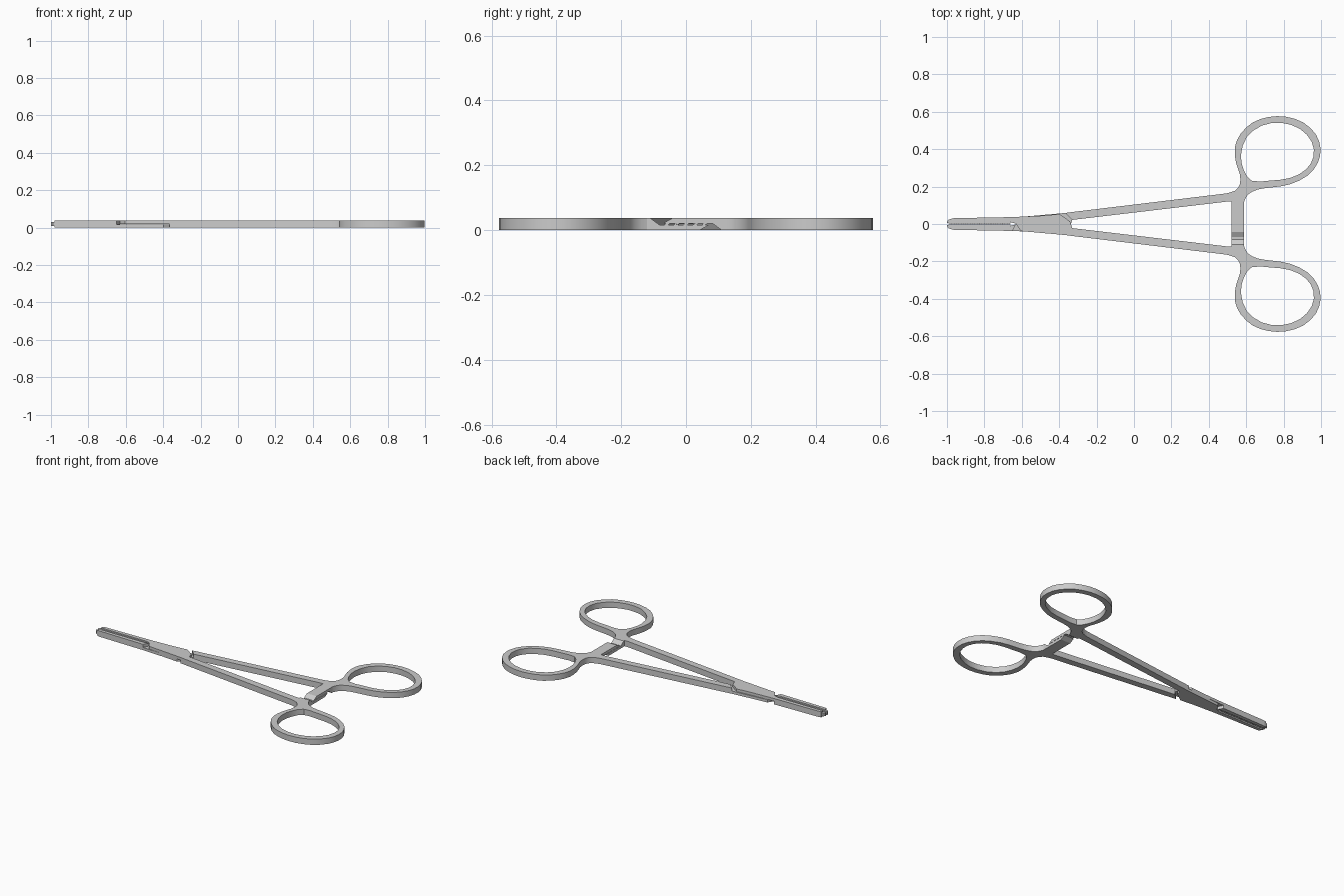
import bpy, bmesh, math
from mathutils import Matrix, Vector

if "Cube" in bpy.data.objects:
    bpy.data.objects.remove(bpy.data.objects["Cube"])

H = 0.037          # overall thickness
MID = H / 2
SIDES = ("upper", "lower")


def prism(name, loops, lo, hi, axis="z", smooth=False):
    """Fill 2D loops (later loops are holes), extrude, make both halves."""
    bm = bmesh.new()
    for loop in loops:
        put = (lambda a, b: (a, b, lo)) if axis == "z" else (lambda a, b: (lo, a, b))
        vs = [bm.verts.new(put(a, b)) for a, b in loop]
        for i, v in enumerate(vs):
            bm.edges.new((v, vs[(i + 1) % len(vs)]))
    bmesh.ops.triangle_fill(bm, edges=bm.edges[:], use_beauty=True)
    ext = bmesh.ops.extrude_face_region(bm, geom=bm.faces[:])
    moved = [g for g in ext["geom"] if isinstance(g, bmesh.types.BMVert)]
    step = Vector((0, 0, hi - lo)) if axis == "z" else Vector((hi - lo, 0, 0))
    bmesh.ops.translate(bm, verts=moved, vec=step)
    bmesh.ops.recalc_face_normals(bm, faces=bm.faces[:])
    # second half is the first turned half a revolution about the long axis
    turn = Matrix.Translation((0, 0, H)) @ Matrix.Rotation(math.pi, 4, "X")
    for side in SIDES:
        me = bpy.data.meshes.new(f"{side}_{name}")
        bm.to_mesh(me)
        if side == "lower":
            me.transform(turn)
        ob = bpy.data.objects.new(f"{side}_{name}", me)
        bpy.context.collection.objects.link(ob)
        if smooth:
            bpy.ops.object.select_all(action="DESELECT")
            ob.select_set(True)
            bpy.context.view_layer.objects.active = ob
            bpy.ops.object.shade_smooth_by_angle(angle=math.radians(32))
    bm.free()


def spline(pts, closed, n=2):
    """Catmull-Rom interpolation through the points."""
    out, m = [], len(pts)
    for i in range(m if closed else m - 1):
        ids = [i - 1, i, i + 1, i + 2]
        ids = [k % m if closed else min(max(k, 0), m - 1) for k in ids]
        p = [Vector(pts[k]) for k in ids]
        for j in range(n):
            t = j / n
            q = 0.5 * (2 * p[1] + (p[2] - p[0]) * t
                       + (2 * p[0] - 5 * p[1] + 4 * p[2] - p[3]) * t * t
                       + (3 * p[1] - p[0] - 3 * p[2] + p[3]) * t ** 3)
            out.append(tuple(q))
    if not closed:
        out.append(tuple(pts[-1]))
    return out


# Handle: shank plus finger ring
outer = [(0.49, 0.163), (0.54, 0.178), (0.566, 0.212), (0.566, 0.265), (0.545, 0.33),
         (0.539, 0.41), (0.57, 0.482), (0.635, 0.543), (0.72, 0.572), (0.81, 0.574),
         (0.905, 0.543), (0.973, 0.478), (0.997, 0.404), (0.984, 0.33), (0.93, 0.26),
         (0.834, 0.212), (0.738, 0.196), (0.663, 0.185), (0.61, 0.158), (0.589, 0.12)]
hole = [(0.572, 0.37), (0.602, 0.463), (0.685, 0.527), (0.79, 0.541), (0.888, 0.508),
        (0.95, 0.44), (0.96, 0.36), (0.918, 0.29), (0.834, 0.246), (0.727, 0.232),
        (0.63, 0.231), (0.586, 0.29)]
shank = [(0.52, 0.12), (0.49, 0.119), (-0.33, 0.022), (-0.367, 0.059), (-0.33, 0.064)]
prism("handle", [spline(outer, False) + shank, spline(hole, True)], 0, H, smooth=True)

# Ratchet arm: stepped profile with small teeth on the mating face
teeth = []
for i in range(5):
    y = 0.066 - i * 0.029
    teeth += [(y, 0.0205), (y - 0.004, 0.016), (y - 0.011, 0.0205)]
arm = [(0.12, 0), (0.11, 0), (0.082, 0.0205)] + teeth + \
      [(-0.07, 0.0215), (-0.042, H), (0.12, H)]
prism("ratchet_arm", [arm], 0.52, 0.589, axis="x")

# Half-thickness lap joint crossing to the opposite side
joint = [(-0.367, 0.059), (-0.605, 0.038), (-0.63, 0.001), (-0.65, -0.037),
         (-0.5, -0.044), (-0.397, -0.053), (-0.342, -0.014), (-0.33, 0.022)]
prism("lap_joint", [joint], 0, MID - 0.001)

# Jaw body, full thickness
jaw = [(-0.632, -0.002), (-0.65, -0.037), (-0.965, -0.031), (-0.98, -0.027),
       (-0.98, -0.01), (-0.66, -0.01)]
prism("jaw", [jaw], 0, H)

# Jaw tip and toothed gripping strip, recessed from top and bottom
grip = [(-0.66, -0.012), (-0.97, -0.012), (-0.975, -0.027), (-0.99, -0.024),
        (-0.999, -0.014), (-0.999, -0.006), (-0.985, -0.002)]
n = 26
for i in range(n):
    x = -0.98 + i * 0.32 / n
    grip += [(x, -0.004), (x + 0.16 / n, -0.0005)]
prism("jaw_teeth", [grip + [(-0.66, -0.004)]], 0.008, H - 0.008)
